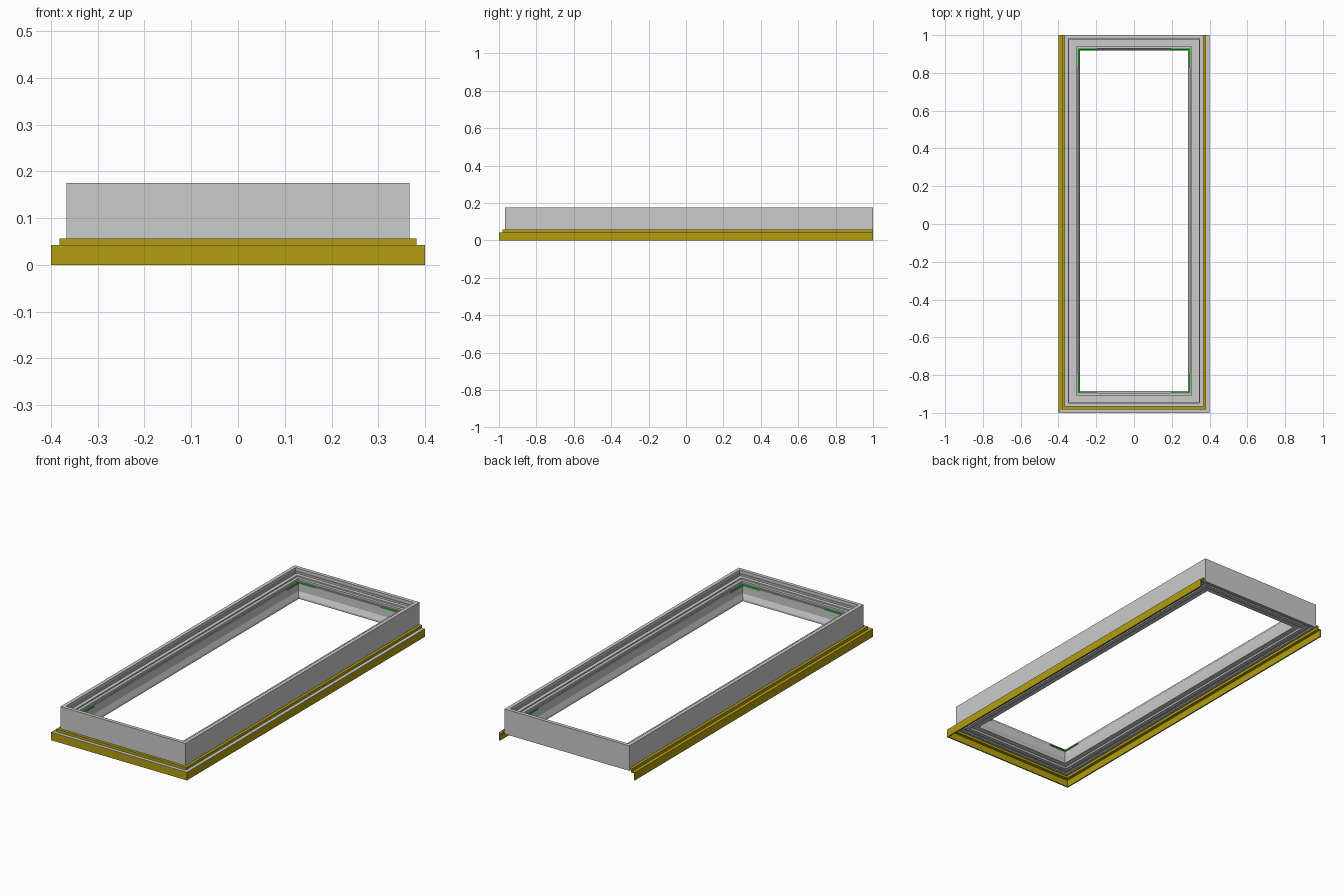
import bpy, bmesh

if "Cube" in bpy.data.objects:
    bpy.data.objects.remove(bpy.data.objects["Cube"])

HX, Y0, Y1 = 0.367, -0.967, 1.0   # outer faces of the upright kerb


def material(name, rgb):
    m = bpy.data.materials.new(name)
    m.diffuse_color = (*rgb, 1)
    m.use_nodes = True
    m.node_tree.nodes["Principled BSDF"].inputs["Base Color"].default_value = m.diffuse_color
    return m


yellow = material("yellow", (0.45, 0.34, 0.005))
green = material("green", (0.03, 0.6, 0.05))


def sweep(name, profile, path, closed, mat=None):
    """Sweep an (inset, z) profile around path(inset), mitred at corners."""
    bm = bmesh.new()
    columns = [[bm.verts.new((x, y, z)) for x, y in path(d)] for d, z in profile]
    n, k = len(profile), len(columns[0])
    for i in range(n):
        a, b = columns[i], columns[(i + 1) % n]
        for j in range(k if closed else k - 1):
            j2 = (j + 1) % k
            bm.faces.new((a[j], a[j2], b[j2], b[j]))
    if not closed:
        bm.faces.new([c[0] for c in columns])
        bm.faces.new([c[-1] for c in columns])
    bmesh.ops.recalc_face_normals(bm, faces=bm.faces)
    me = bpy.data.meshes.new(name)
    bm.to_mesh(me)
    bm.free()
    ob = bpy.data.objects.new(name, me)
    bpy.context.collection.objects.link(ob)
    if mat:
        me.materials.append(mat)
    return ob


def ring(d):
    x = HX - d
    return [(-x, Y0 + d), (x, Y0 + d), (x, Y1 - d), (-x, Y1 - d)]


def three_sides(d):
    x = HX - d
    return [(-x, Y1), (-x, Y0 + d), (x, Y0 + d), (x, Y1)]


def front_and_right(d):
    x = HX - d
    return [(-x, Y0 + d), (x, Y0 + d), (x, Y1)]


# Upright kerb: outer wall, grooved inner ledges, steep lower lip
sweep("kerb_frame", [
    (0, 0.042), (0, 0.175), (0.019, 0.175), (0.019, 0.158),
    (0.023, 0.158), (0.023, 0.146), (0.029, 0.146), (0.029, 0.152),
    (0.048, 0.152), (0.048, 0.145), (0.063, 0.145), (0.063, 0.135),
    (0.067, 0.135), (0.067, 0.130), (0.071, 0.130), (0.071, 0.085),
    (0.082, 0.060), (0.082, 0.050), (0.055, 0.050), (0.050, 0.042),
    (0.030, 0.042), (0.028, 0.047), (0.015, 0.047), (0.013, 0.042)],
    ring, True)

# Stepped yellow flashing around front and both sides, open at the back
sweep("flashing", [
    (-0.033, 0), (-0.033, 0.042), (-0.015, 0.042), (-0.015, 0.057),
    (0.001, 0.057), (0.001, 0.050), (-0.009, 0.050), (-0.009, 0.036),
    (-0.026, 0.036), (-0.026, 0)], three_sides, False, yellow)

# Grey cover strip on the flashing step
sweep("flashing_cover_strip", [
    (-0.033, 0.0415), (-0.033, 0.0430), (-0.015, 0.0430), (-0.015, 0.0415)],
    front_and_right, False)


# Green corner seals on the inner lip
def corner_seal(sx, sy):
    def path(d):
        x = sx * (HX - d)
        y = Y0 + d if sy < 0 else Y1 - d
        return [(x - sx * 0.1, y), (x, y), (x, y - sy * 0.1)]
    return path


for sx, side in ((-1, "left"), (1, "right")):
    for sy, end in ((-1, "front"), (1, "back")):
        sweep(f"corner_seal_{end}_{side}", [
            (0.069, 0.126), (0.069, 0.132), (0.076, 0.132), (0.076, 0.126)],
            corner_seal(sx, sy), False, green)
